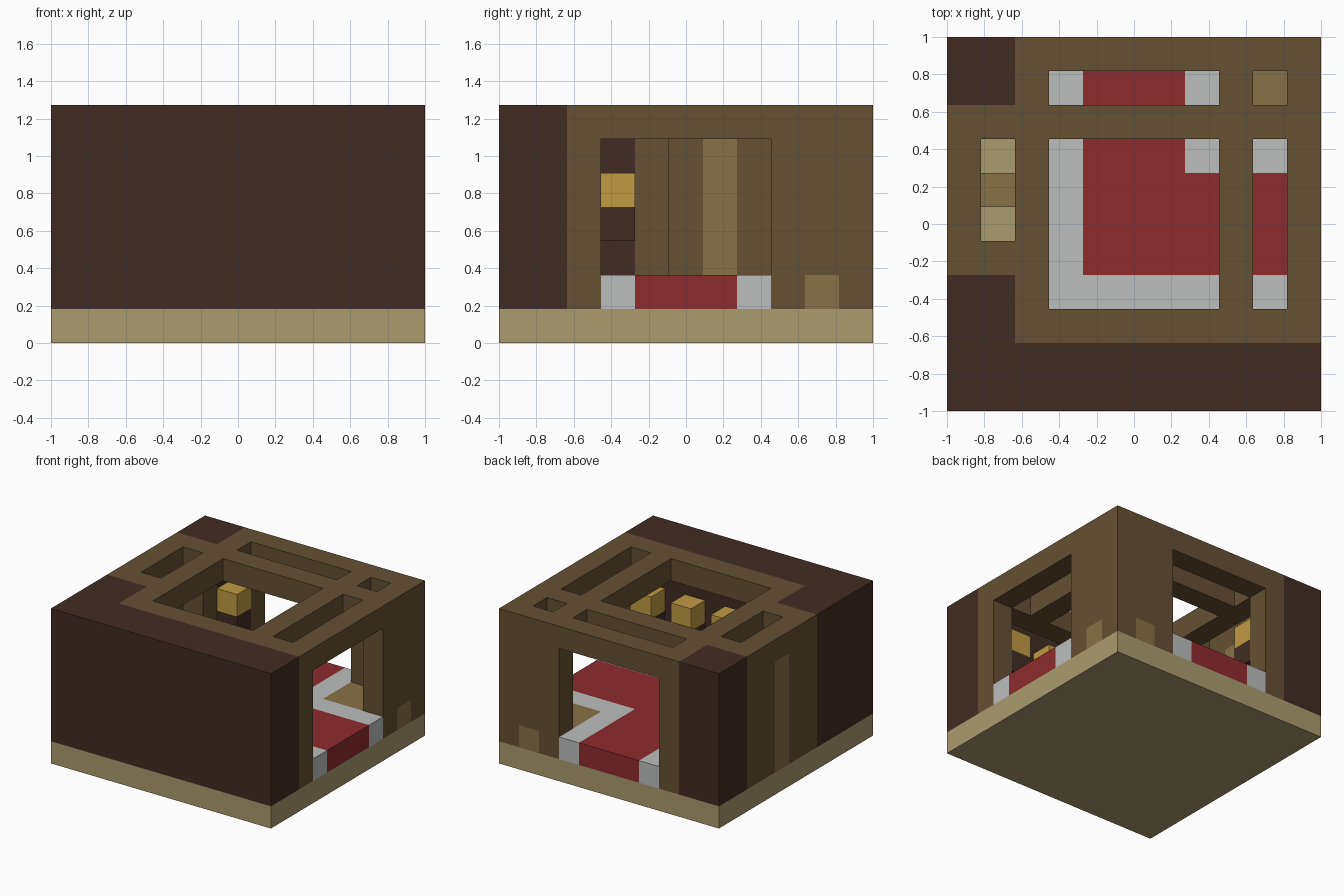
import bpy, bmesh
from itertools import product
from mathutils import Vector

cube = bpy.data.objects.get("Cube")
if cube:
    bpy.data.objects.remove(cube, do_unlink=True)

GRID = 11
CELL = 2 / GRID
TOP = 7          # overall height in cells
CEIL = 6         # underside of the roof


def material(name, rgb):
    lin = [((c / 255 + 0.055) / 1.055) ** 2.4 for c in rgb] + [1]
    m = bpy.data.materials.new(name)
    m.use_nodes = True
    m.diffuse_color = lin
    bsdf = next(n for n in m.node_tree.nodes if n.type == 'BSDF_PRINCIPLED')
    bsdf.inputs["Base Color"].default_value = lin
    return m


dark = material("dark wood", (65, 44, 35))
brown = material("brown wood", (101, 81, 51))
tan = material("tan wood", (136, 113, 71))
sand = material("sandstone", (170, 156, 111))
white = material("white wool", (188, 191, 191))
red = material("red wool", (142, 43, 45))
gold = material("gold flame", (192, 155, 68))


def part(name, mat, boxes, z0=1, z1=CEIL):
    """Union of blocks (x0, x1, y0, y1[, z0, z1]) in cells, outer faces only."""
    cells = set()
    for b in boxes:
        x0, x1, y0, y1, lo, hi = b if len(b) == 6 else (*b, z0, z1)
        cells |= set(product(range(x0, x1), range(y0, y1), range(lo, hi)))
    bm = bmesh.new()
    for c in cells:
        for axis, side in product(range(3), (0, 1)):
            near = list(c)
            near[axis] += 2 * side - 1
            if tuple(near) in cells:
                continue
            u, v = (axis + 1) % 3, (axis + 2) % 3
            corners = []
            for du, dv in ((0, 0), (1, 0), (1, 1), (0, 1)):
                p = Vector(c)
                p[axis] += side
                p[u] += du
                p[v] += dv
                corners.append(bm.verts.new(p * CELL - Vector((1, 1, 0))))
            bm.faces.new(corners if side else corners[::-1])
    bmesh.ops.remove_doubles(bm, verts=bm.verts, dist=0.001)
    bmesh.ops.dissolve_limit(bm, angle_limit=0.01, verts=bm.verts, edges=bm.edges)
    me = bpy.data.meshes.new(name)
    bm.to_mesh(me)
    bm.free()
    me.materials.append(mat)
    ob = bpy.data.objects.new(name, me)
    bpy.context.collection.objects.link(ob)
    return ob


def swap(boxes):
    """Mirror blocks across the diagonal."""
    return [(b[2], b[3], b[0], b[1], *b[4:]) for b in boxes]


# Base slab and dark walls
part("floor", sand, [(0, GRID, 0, GRID)], 0, 1)
part("dark_walls", dark, [(0, 11, 0, 2), (0, 2, 2, 4), (0, 2, 9, 11)], 1, TOP)

# Side wall with a niche and a tan panel
part("niche_wall", brown, [(0, 2, 4, 5), (0, 2, 8, 9), (0, 1, 5, 6), (0, 1, 7, 8)])
part("niche_panel", tan, [(0, 1, 6, 7), (1, 2, 6, 7, 1, 2)])

# Two open walls meeting at the corner post
posts = [(10, 11, 2, 3), (10, 11, 8, 9), (10, 11, 9, 10, 2, CEIL)]
part("open_walls", brown, posts + swap(posts) + [(10, 11, 10, 11)])
part("corner_platform", tan, [(8, 10, 8, 10), (10, 11, 9, 10), (9, 10, 10, 11)], 1, 2)

# Roof frame of crossing beams
beams = [(2, 11, y, y + 1) for y in (2, 8, 10)]
part("roof_frame", brown,
     beams + swap(beams) + [(0, 2, 4, 5), (0, 2, 8, 9), (0, 1, 5, 8)], CEIL, TOP)

# Carpet running out through both openings
part("carpet", red, [(4, 11, 4, 7), (4, 7, 4, 11)], 1, 2)
part("carpet_border", white, [(3, 4, 3, 11), (3, 11, 3, 4),
                              (7, 8, 7, 11), (7, 11, 7, 8)], 1, 2)

# Wall torches
spots = [(x, 2) for x in (3, 5, 7, 9)] + [(2, 3), (2, 9)]
for n, (x, y) in enumerate(spots, 1):
    part(f"torch_handle_{n}", dark, [(x, x + 1, y, y + 1)], 3, 4)
    part(f"torch_flame_{n}", gold, [(x, x + 1, y, y + 1)], 4, 5)
